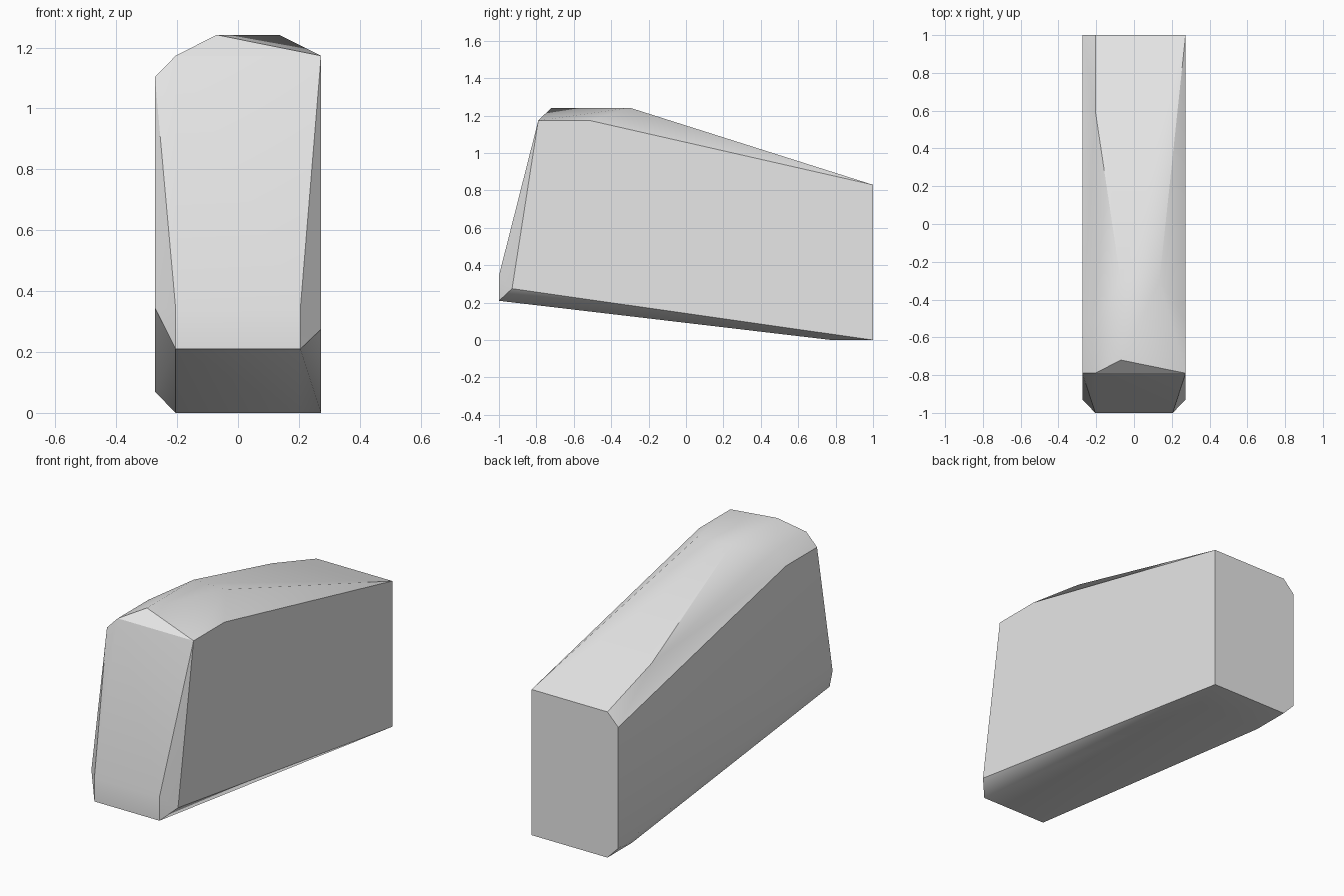
import bpy
import bmesh
import math

# Remove the default object
default_cube = bpy.data.objects.get("Cube")
if default_cube:
    bpy.data.objects.remove(default_cube, do_unlink=True)

# Stone material
stone_grey = bpy.data.materials.new("stone_grey")
stone_grey.use_nodes = True
grey = (0.8, 0.8, 0.8, 1)
stone_grey.diffuse_color = grey
stone_grey.node_tree.nodes["Principled BSDF"].inputs["Base Color"].default_value = grey

# Main widths: outer sides and the narrower chamfered planes
right_side, left_side = 0.273, -0.273
inset = 0.205
ridge_left, ridge_right = -0.07, 0.135
bevel = 0.07

corners = []


def add_corner(x, y, z):
    corners.append((x, y, z))


def add_chamfered(y, z, drop):
    """Square corner on the right side, chamfered corner on the left side."""
    add_corner(right_side, y, z)
    add_corner(-inset, y, z)
    add_corner(left_side, y, z + drop)


# Upright back face
add_chamfered(1, 0.83, -bevel)
add_chamfered(1, 0, bevel)

# Upper front edge and shoulder
for y in (-0.79, -0.51):
    add_chamfered(y, 1.173, -bevel)

# Lower front nose, with cut corners on both sides
for x in (-inset, inset):
    add_corner(x, -1, 0.21)
    add_corner(x, -1, 0.345)
    add_corner(x, 0.78, 0)
add_corner(right_side, -0.93, 0.275)
add_corner(left_side, -0.93, 0.345)

# Flat crest and the long slope behind it
add_corner(ridge_left, -0.72, 1.242)
for x in (ridge_left, ridge_right):
    add_corner(x, -0.3, 1.242)
add_corner(-inset, 0.6, 0.956)

# Wrap the corners in one faceted block
bm = bmesh.new()
for corner in corners:
    bm.verts.new(corner)
hull = bmesh.ops.convex_hull(bm, input=bm.verts[:])
spare = {v for v in hull["geom_interior"] + hull["geom_unused"]
         if isinstance(v, bmesh.types.BMVert)}
bmesh.ops.delete(bm, geom=list(spare), context="VERTS")
bmesh.ops.dissolve_limit(bm, angle_limit=math.radians(0.5),
                         verts=bm.verts[:], edges=bm.edges[:])
bmesh.ops.recalc_face_normals(bm, faces=bm.faces[:])

mesh = bpy.data.meshes.new("stone_block")
bm.to_mesh(mesh)
bm.free()
mesh.materials.append(stone_grey)
stone_block = bpy.data.objects.new("stone_block", mesh)
bpy.context.collection.objects.link(stone_block)

# Soft shading across shallow bends, crisp main edges
bpy.ops.object.select_all(action="DESELECT")
stone_block.select_set(True)
bpy.context.view_layer.objects.active = stone_block
bpy.ops.object.shade_smooth_by_angle(angle=math.radians(30))
